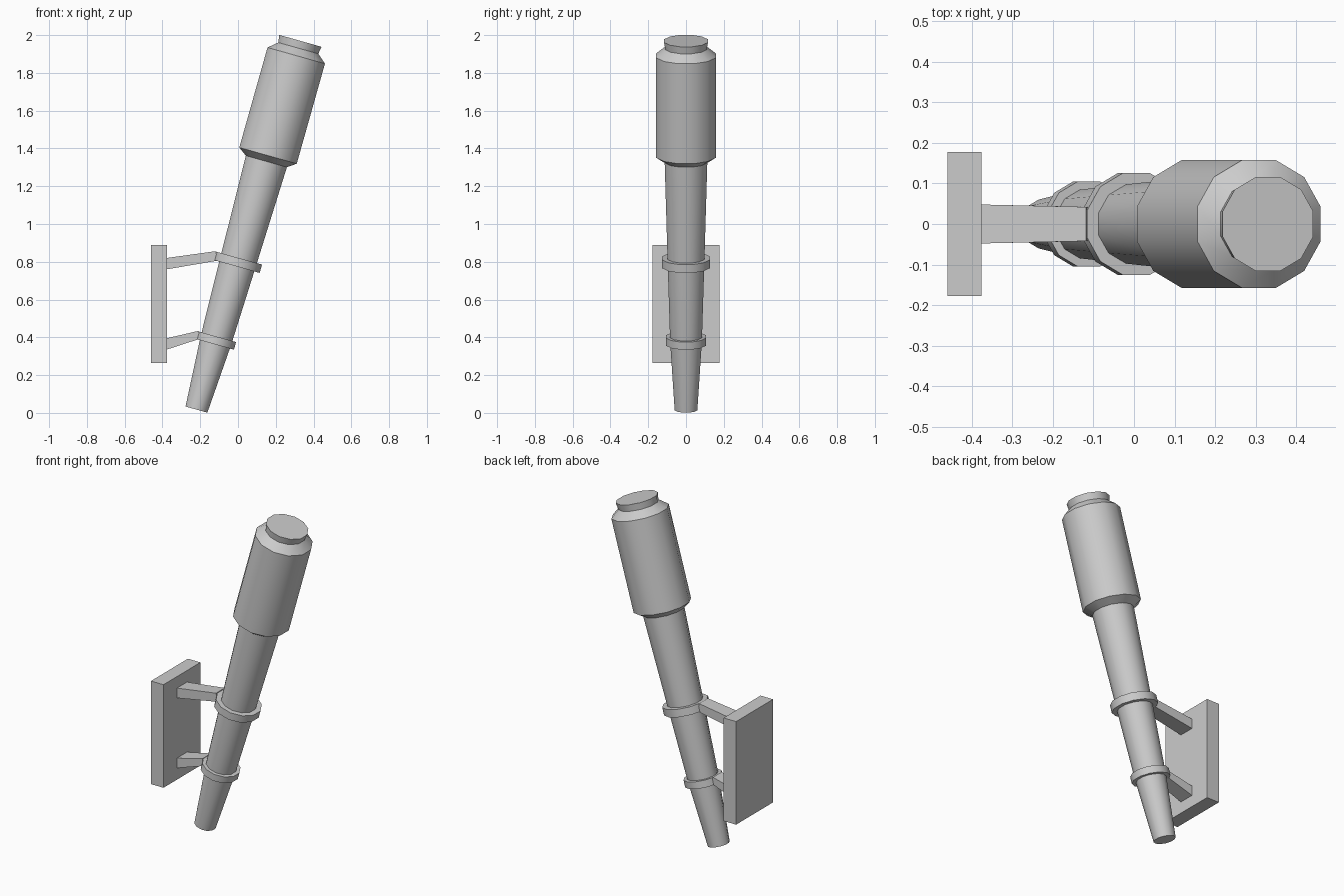
import bpy, bmesh, math
from mathutils import Matrix, Vector

if "Cube" in bpy.data.objects:
    bpy.data.objects.remove(bpy.data.objects["Cube"])

SIDES = 12
# Torch frame: tilted about y, origin at the centre of the bottom tip
TILT = Matrix.Translation((-0.22, 0, 0.0175)) @ Matrix.Rotation(math.radians(15.74), 4, 'Y')


def finish(name, bm, smooth=True):
    bmesh.ops.recalc_face_normals(bm, faces=bm.faces)
    mesh = bpy.data.meshes.new(name)
    bm.to_mesh(mesh)
    bm.free()
    ob = bpy.data.objects.new(name, mesh)
    bpy.context.collection.objects.link(ob)
    if smooth:
        bpy.ops.object.select_all(action='DESELECT')
        ob.select_set(True)
        bpy.context.view_layer.objects.active = ob
        bpy.ops.object.shade_smooth_by_angle(angle=math.radians(35))
    return ob


def lathe(name, profile, closed=False):
    """Turn (apothem, height) points around the torch axis, flat side facing x."""
    bm = bmesh.new()
    rings = []
    for r, h in profile:
        R = r / math.cos(math.pi / SIDES)
        rings.append([bm.verts.new(TILT @ Vector((R * math.cos(a), R * math.sin(a), h)))
                      for a in (2 * math.pi * (i + 0.5) / SIDES for i in range(SIDES))])
    pairs = list(zip(rings, rings[1:]))
    if closed:
        pairs.append((rings[-1], rings[0]))
    for lo, hi in pairs:
        for i in range(SIDES):
            j = (i + 1) % SIDES
            bm.faces.new((lo[i], lo[j], hi[j], hi[i]))
    if not closed:
        bm.faces.new(rings[0])
        bm.faces.new(rings[-1])
    return finish(name, bm)


def prism(name, outline, half_widths):
    """Extrude an (x, z) outline to both sides of y = 0."""
    bm = bmesh.new()
    sides = [[bm.verts.new((x, s * w, z)) for (x, z), w in zip(outline, half_widths)]
             for s in (-1, 1)]
    n = len(outline)
    for side in sides:
        bm.faces.new(side)
    for i in range(n):
        j = (i + 1) % n
        bm.faces.new((sides[0][i], sides[0][j], sides[1][j], sides[1][i]))
    return finish(name, bm, smooth=False)


# Tapered shaft and thick head with a narrow neck
lathe("shaft", [(0.06, 0), (0.084, 0.38), (0.097, 0.81), (0.113, 1.37)])
lathe("head", [(0.113, 1.365), (0.158, 1.397), (0.158, 1.947), (0.110, 1.988), (0.116, 2.028)])

# Holding rings around the shaft
for name, inner, outer, h, half in (("lower_ring", 0.080, 0.105, 0.38, 0.021),
                                    ("upper_ring", 0.093, 0.126, 0.81, 0.023)):
    lathe(name, [(inner, h - half), (outer, h - half), (outer, h + half), (inner, h + half)],
          closed=True)

# Wall plate
prism("wall_plate", [(-0.46, 0.265), (-0.376, 0.265), (-0.376, 0.89), (-0.46, 0.89)], [0.177] * 4)

# Bracket arms from the plate to the rings
arm_widths = [0.048, 0.042, 0.042, 0.048]
prism("lower_arm", [(-0.378, 0.335), (-0.20, 0.393), (-0.21, 0.434), (-0.378, 0.395)], arm_widths)
prism("upper_arm", [(-0.378, 0.76), (-0.108, 0.806), (-0.118, 0.856), (-0.378, 0.82)], arm_widths)
